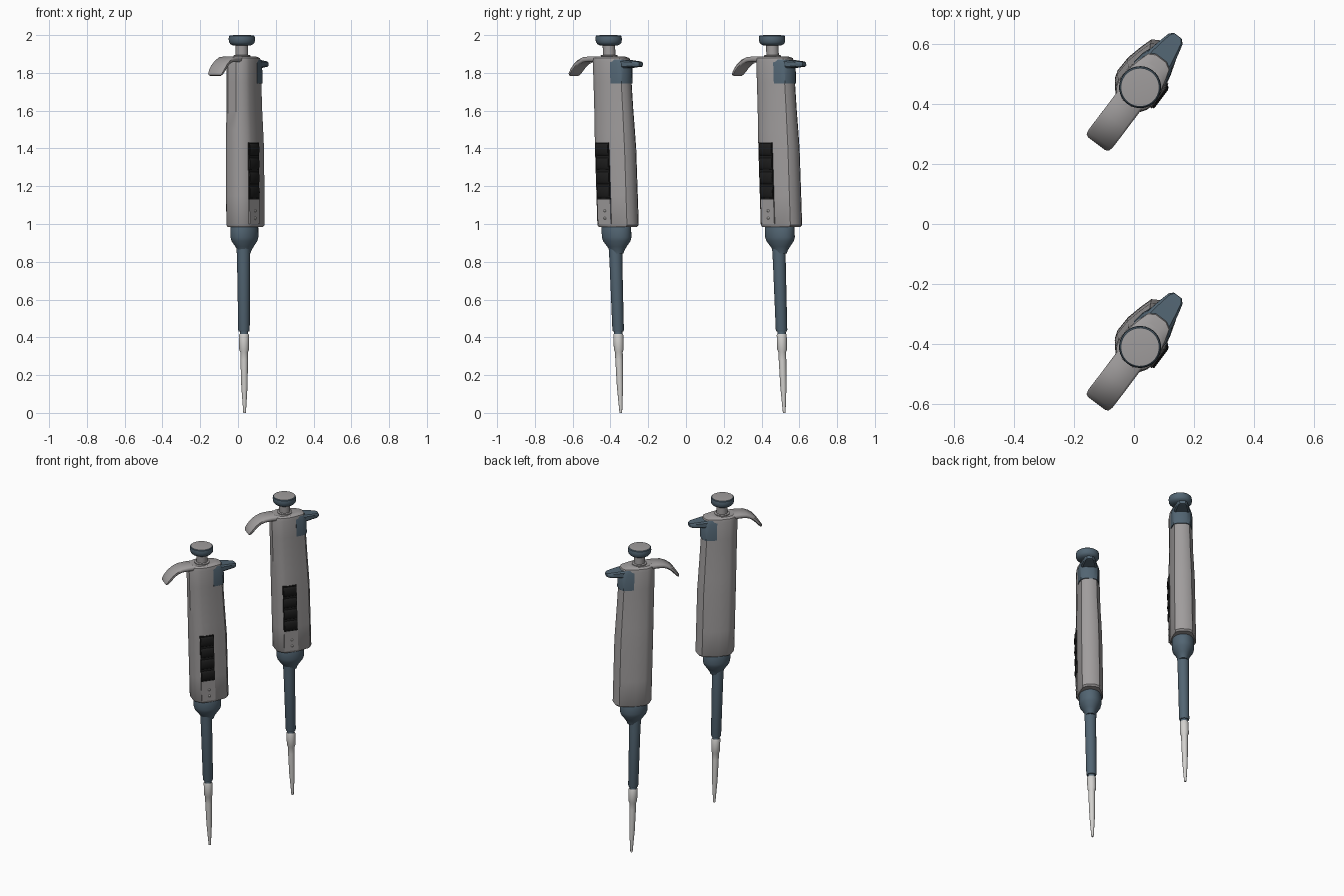
import bpy, math
from mathutils import Matrix

if "Cube" in bpy.data.objects:
    bpy.data.objects.remove(bpy.data.objects["Cube"])


def material(name, rgb):
    m = bpy.data.materials.new(name)
    m.diffuse_color = (*rgb, 1)
    m.use_nodes = True
    m.node_tree.nodes["Principled BSDF"].inputs["Base Color"].default_value = m.diffuse_color
    return m


GREY = material("body grey", (0.35, 0.335, 0.335))
BLUE = material("slate blue", (0.085, 0.13, 0.17))
BLACK = material("roller black", (0.012, 0.012, 0.012))
PALE = material("tip pale grey", (0.65, 0.64, 0.62))


def loft(name, rings, mat, M, angle=35):
    """Skin a list of equal-length rings and cap both ends."""
    n = len(rings[0])
    verts = [p for r in rings for p in r]
    faces = [(k * n + i, k * n + (i + 1) % n, (k + 1) * n + (i + 1) % n, (k + 1) * n + i)
             for k in range(len(rings) - 1) for i in range(n)]
    faces += [tuple(range(n))[::-1], tuple(range((len(rings) - 1) * n, len(rings) * n))]
    me = bpy.data.meshes.new(name)
    me.from_pydata(verts, [], faces)
    me.transform(M)
    me.materials.append(mat)
    ob = bpy.data.objects.new(name, me)
    bpy.context.collection.objects.link(ob)
    bpy.context.view_layer.objects.active = ob
    bpy.ops.object.select_all(action='DESELECT')
    ob.select_set(True)
    bpy.ops.object.mode_set(mode='EDIT')
    bpy.ops.mesh.select_all(action='SELECT')
    bpy.ops.mesh.normals_make_consistent(inside=False)
    bpy.ops.object.mode_set(mode='OBJECT')
    bpy.ops.object.shade_smooth_by_angle(angle=math.radians(angle))
    return ob


def turned(name, profile, mat, M, sy=1.0, cx=0.0, n=32):
    """Lathe (radius, z) points round the vertical axis, optionally oval."""
    return loft(name, [[(cx + r * math.cos(2 * math.pi * i / n),
                         sy * r * math.sin(2 * math.pi * i / n), z) for i in range(n)]
                       for r, z in profile], mat, M)


def box(name, x0, x1, y0, y1, z0, z1, mat, M):
    return loft(name, [[(x0, y0, z), (x1, y0, z), (x1, y1, z), (x0, y1, z)]
                       for z in (z0, z1)], mat, M)


# half outline of the handle section: hook side to ejector side
HALF = [(-.09, .03), (-.072, .057), (-.05, .074), (-.03, .08), (.025, .078),
        (.075, .066), (.12, .052), (.136, .025)]
SECTION = [(x, -y) for x, y in HALF] + [(x, y) for x, y in reversed(HALF)]


def section(z, sx, sy, back=1.0):
    return [(x * (sx if x > 0 else back), y * sy, z) for x, y in SECTION]


def pipette(tag, oy):
    # slight lean (shear) after turning the handle about z
    shear = Matrix(((1, 0, -.0075, .035), (0, 1, -.0325, oy), (0, 0, 1, 0), (0, 0, 0, 1)))
    M = shear @ Matrix.Rotation(math.radians(53.13), 4, 'Z')

    # handle: full at the bottom, waisted in the grip
    loft("handle_" + tag, [section(*a) for a in (
        (.985, .93, .93, .93), (.995, 1, 1, 1), (1.15, 1, 1, 1), (1.4, 1, .99, 1),
        (1.5, .97, .95, 1), (1.6, .94, .9, 1), (1.75, .9, .88, 1), (1.86, .88, .88, 1),
        (1.878, .84, .84, .95), (1.888, .6, .7, .8))], GREY, M)
    # finger hook
    path = [(-.05, 1.872, .016, .05), (-.1, 1.873, .014, .05), (-.14, 1.87, .013, .05),
            (-.17, 1.858, .012, .05), (-.195, 1.84, .012, .05), (-.218, 1.815, .011, .05),
            (-.234, 1.795, .009, .046), (-.239, 1.787, .005, .04)]
    rings = []
    for k, (x, z, t, w) in enumerate(path):
        a, b = path[max(k - 1, 0)], path[min(k + 1, len(path) - 1)]
        d = math.hypot(b[0] - a[0], b[1] - a[1])
        nx, nz = (b[1] - a[1]) / d, -(b[0] - a[0]) / d
        rings.append([(x + nx * t * q, w * p, z + nz * t * q) for p, q in (
            (-1, -.5), (-.85, -1), (.85, -1), (1, -.5), (1, .5), (.85, 1), (-.85, 1), (-1, .5))])
    loft("finger_hook_" + tag, rings, GREY, M, 50)

    # tip ejector: stem wrapped on the handle, lever on top
    stem = [(.05, -.064), (.09, -.058), (.113, -.049), (.127, -.026), (.127, .026),
            (.113, .049), (.09, .058), (.05, .064)]
    loft("ejector_stem_" + tag, [[(x * s, y * s, z) for x, y in stem] for z, s in
                                 ((1.745, 1), (1.85, 1), (1.872, .9))], BLUE, M)
    lever = [(.06, .052, 1.822, 1.872), (.12, .047, 1.825, 1.868), (.165, .037, 1.83, 1.863),
             (.195, .029, 1.832, 1.86), (.208, .017, 1.836, 1.856)]
    loft("ejector_lever_" + tag, [[(x, w * p, (lo + hi) / 2 + (hi - lo) / 2 * q) for p, q in (
        (-1, -.6), (-.8, -1), (.8, -1), (1, -.6), (1, .6), (.8, 1), (-.8, 1), (-1, .6))]
        for x, w, lo, hi in lever], BLUE, M, 40)

    # plunger rod and push button
    turned("plunger_rod_" + tag, [(.045, 1.88), (.045, 1.893), (.033, 1.895), (.033, 1.95)], GREY, M)
    turned("push_button_" + tag, [(.045, 1.944), (.06, 1.952), (.068, 1.962), (.07, 1.98),
                                  (.068, 1.994), (.064, 1.998)], BLUE, M)
    turned("button_cap_" + tag, [(.063, 1.99), (.063, 1.998), (.045, 1.9995), (.01, 2.0)], GREY, M)

    # volume dial: dark window with four ridged rollers, panel and rivets below
    box("dial_window_" + tag, -.05, .036, -.081, -.05, 1.13, 1.432, BLACK, M)
    for k in range(4):
        zc = 1.168 + .0753 * k
        loft("dial_roller_%d_%s" % (k + 1, tag),
             [[(x, -.076 + .012 * s * math.cos(a), zc + .035 * s * math.sin(a))
               for a in [math.pi * i / 6 for i in range(12)]]
              for x, s in ((-.047, .9), (-.043, 1), (.029, 1), (.033, .9))], BLACK, M)
    box("lower_panel_" + tag, -.05, .036, -.0815, -.06, 1.0, 1.13, GREY, M)
    for z in (1.03, 1.07):
        loft("rivet_%d_%s" % (z * 100, tag),
             [[(-.002 + r * math.cos(i * math.pi / 6), y, z + r * math.sin(i * math.pi / 6))
               for i in range(12)] for r, y in ((.008, -.08), (.007, -.084), (.003, -.087))], PALE, M)

    # lower collar, shaft, nozzle and disposable tip
    turned("collar_" + tag, [(.08, .99), (.084, .98), (.084, .93), (.078, .91), (.055, .88),
                             (.042, .86), (.036, .845)], BLUE, M, .8, .01)
    turned("shaft_" + tag, [(.036, .87), (.034, .8), (.0305, .44), (.028, .432)], BLUE, M)
    turned("nozzle_" + tag, [(.022, .44), (.022, .4)], BLUE, M)
    turned("tip_" + tag, [(.024, .418), (.0265, .412), (.026, .335), (.0205, .322), (.02, .28),
                          (.0165, .14), (.007, 0)], PALE, M)


pipette("near", -.345)
pipette("far", .52)
